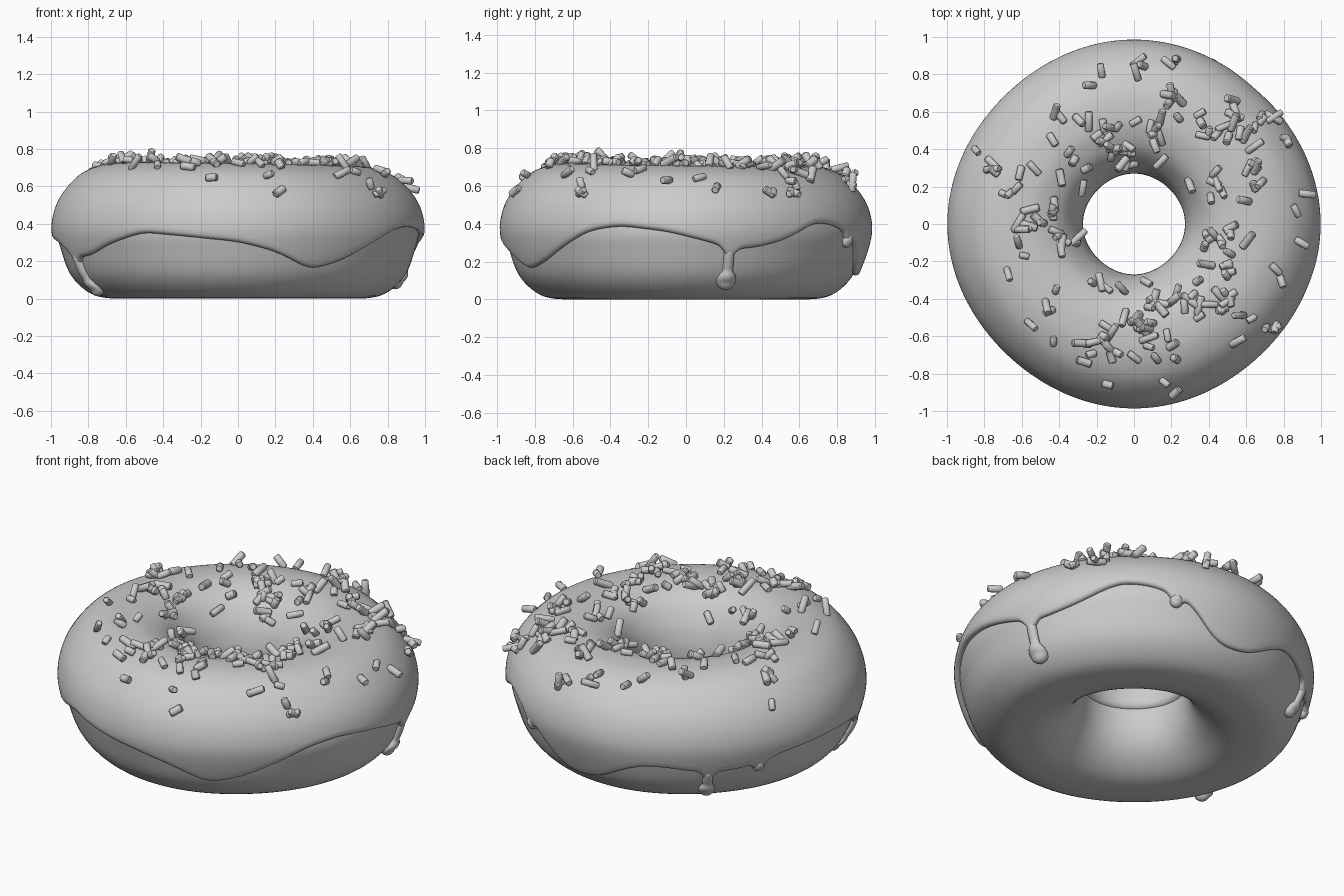
import bpy, bmesh, math, random
from mathutils import Vector
from mathutils.bvhtree import BVHTree

if "Cube" in bpy.data.objects:
    bpy.data.objects.remove(bpy.data.objects["Cube"])

random.seed(7)
SEG = 360


def spline(pts, n, closed=False):
    """Smooth curve through the profile points."""
    out, m = [], len(pts)
    get = (lambda i: pts[i % m]) if closed else (lambda i: pts[max(0, min(m - 1, i))])
    for i in range(m if closed else m - 1):
        p = [Vector(get(i + k)) for k in (-1, 0, 1, 2)]
        for j in range(n):
            t = j / n
            out.append(0.5 * (2 * p[1] + (p[2] - p[0]) * t
                       + (2 * p[0] - 5 * p[1] + 4 * p[2] - p[3]) * t * t
                       + (3 * p[1] - p[0] - 3 * p[2] + p[3]) * t ** 3))
    return out if closed else out + [Vector(pts[-1])]


def finish(name, bm):
    bmesh.ops.recalc_face_normals(bm, faces=bm.faces)
    for f in bm.faces:
        f.smooth = True
    me = bpy.data.meshes.new(name)
    bm.to_mesh(me)
    bm.free()
    ob = bpy.data.objects.new(name, me)
    bpy.context.collection.objects.link(ob)
    return ob


def polar(a, r, z):
    """Ring coordinates to space, slightly uneven and a little higher on the left."""
    k = 1.002 + 0.006 * math.cos(2 * a) + 0.009 * math.cos(4 * a)
    z += max(0, z - .4) * (-.03 - .035 * math.cos(a - .5))
    return Vector((r * k * math.cos(a), r * k * math.sin(a), z))


def ring_body(name, section, seg):
    """Sweep a closed section, given per angle, around z."""
    bm = bmesh.new()
    rows = [[bm.verts.new(polar(a, *p)) for p in section(a)]
            for a in (2 * math.pi * i / seg for i in range(seg))]
    n = len(rows[0])
    for i in range(seg):
        a, b = rows[i], rows[(i + 1) % seg]
        for j in range(n):
            k = (j + 1) % n
            bm.faces.new((a[j], b[j], b[k], a[k]))
    return finish(name, bm)


# dough
dough_curve = spline([(.29, .36), (.31, .2), (.38, .09), (.5, .015), (.64, 0), (.77, .025),
                      (.875, .12), (.93, .26), (.95, .38), (.9, .55), (.75, .66),
                      (.6, .69), (.45, .65), (.33, .53)], 5, True)
for p in dough_curve:
    p.y = max(p.y, 0)
ring_body("dough", lambda a: dough_curve, 120)

# drips: angle, top, bulb height, bulb radius, neck radius
drips = [(14, .31, .102, .052, .028), (64, .38, .31, .036, .024), (132.5, .27, .1, .045, .028),
         (150, .31, .235, .034, .024), (203, .28, .06, .047, .03)]

# icing lower edge height by angle in degrees
keys = [(-65, .175), (-54, .22), (-32, .385), (-21, .41), (-6, .38), (6, .33), (14, .29), (21, .29),
        (32, .33), (46, .43), (56, .41), (62, .37), (68, .34), (78, .17), (85, .14), (94, .155),
        (102, .23), (110, .285), (118, .285), (127, .26), (133, .25), (140, .25), (150, .28),
        (158, .32), (168, .335), (180, .34), (192, .32), (203, .24), (213, .25), (223, .31),
        (238, .375), (252, .355), (270, .325), (282, .275), (295, .175)]


def raw_edge(d):
    d = (d + 65) % 360 - 65
    for (a, za), (b, zb) in zip(keys, keys[1:]):
        if a <= d <= b:
            return za + (zb - za) * (d - a) / (b - a)


def edge(a):
    d = math.degrees(a)
    w = [(k, 1 - abs(k) / 9) for k in range(-8, 9)]
    z = sum(raw_edge(d + k * .75) * q for k, q in w) / sum(q for _, q in w)
    # the edge is pulled down into every drip
    return z - sum(.055 * math.exp(-((d - t[0]) / 2.3) ** 2) for t in drips)


# icing
icing_curve = spline([(.268, .36), (.275, .44), (.31, .55), (.39, .66), (.5, .715), (.6, .728),
                      (.72, .715), (.84, .657), (.94, .535), (.98, .4), (.965, .28),
                      (.91, .13), (.87, .08), (.8, .02)], 8)


def icing_section(a):
    ze = edge(a)
    cut = next(i for i, p in enumerate(icing_curve) if p.x > .8 and p.y < ze)
    p0, p1 = icing_curve[cut - 1], icing_curve[cut]
    total = cut - 1 + (p0.y - ze) / (p0.y - p1.y)
    n, out = 56, []
    for i in range(n + 1):
        f = i / n * total
        k = min(int(f), cut - 1)
        out.append(icing_curve[k].lerp(icing_curve[k + 1], f - k))
    e = out[-1]
    tail = [e + Vector(v) for v in ((-.008, -.014), (-.022, -.02), (-.04, -.012), (-.08, .03))]
    head = [Vector(v) for v in ((.36, .36), (.30, .33), (.28, .335))]
    return head + out + tail


icing = ring_body("icing", icing_section, SEG)


# drips: neck that swells into a round bulb, following the dough
def surf(z):
    pts = [p for p in dough_curve if p.x > .66 and p.y < .5]
    for p, q in zip(pts, pts[1:]):
        if p.y <= z <= q.y:
            return p.x + (q.x - p.x) * (z - p.y) / (q.y - p.y)
    return .9


def drip(name, deg, top, bulb_z, bulb, neck):
    bm = bmesh.new()
    rows, n, m = [], 28, 16
    a = math.radians(deg)
    side = Vector((-math.sin(a), math.cos(a), 0))
    out = Vector((math.cos(a), math.sin(a), 0))
    bot = bulb_z - bulb
    for i in range(n + 1):
        t = (1 - math.cos(math.pi * i / n)) / 2
        z = top + (bot - top) * t
        d = abs(z - bulb_z) / bulb
        ball = bulb * math.sqrt(max(0.0, 1 - d * d))
        w = max(ball, neck if z > bulb_z else 0, .001)
        sink = .03 * max(0, 1 - t * 4)  # the top melts into the icing
        c = polar(a, surf(max(z, bulb_z - bulb * .3)) + .008 - sink, z)
        rows.append([bm.verts.new(c + side * w * math.cos(u) + out * w * .85 * math.sin(u))
                     for u in (2 * math.pi * j / m for j in range(m))])
    for r, s in zip(rows, rows[1:]):
        for j in range(m):
            bm.faces.new((r[j], r[(j + 1) % m], s[(j + 1) % m], s[j]))
    bm.faces.new(rows[0])
    bm.faces.new(rows[-1])
    finish(name, bm)


for i, d in enumerate(drips):
    drip(f"icing_drip_{i + 1}", *d)

# sprinkles: clusters of x, y, count dropped on the icing
clusters = [(-.15, .5, 9), (.08, .46, 9), (-.06, .36, 8), (.2, .65, 8), (.01, .84, 3), (.17, .87, 3),
            (-.17, .77, 2), (.49, .52, 10), (.64, .52, 8), (.85, .46, 3), (.65, .27, 8), (.42, .22, 6),
            (.88, .12, 2), (.88, -.1, 1), (.48, -.07, 9), (.43, -.22, 8), (.47, -.4, 8), (.3, -.4, 9),
            (.1, -.42, 11), (.03, -.55, 8), (-.12, -.6, 9), (.18, -.67, 5), (-.25, -.7, 4),
            (-.14, -.37, 4), (.13, -.86, 2), (-.14, -.85, 1), (-.34, -.1, 6), (-.42, .07, 5),
            (-.57, .01, 8), (-.62, .2, 5), (-.35, .27, 5), (-.4, .55, 4), (-.75, .32, 3),
            (-.43, -.4, 3), (-.65, -.22, 2), (-.5, -.58, 2), (.74, -.25, 2), (.75, -.57, 3),
            (-.86, .4, 1), (.54, -.52, 2)]
tree = BVHTree.FromPolygons([v.co for v in icing.data.vertices],
                            [p.vertices[:] for p in icing.data.polygons])
bm = bmesh.new()
for cx, cy, count in clusters:
    for _ in range(count):
        s = .055 if count > 3 else .035 if count > 1 else 0
        x, y = random.gauss(cx, s), random.gauss(cy, s)
        r = math.hypot(x, y)
        lim = min(max(r, .33), .92)
        hit, nor, _i, _d = tree.ray_cast(Vector((x * lim / r, y * lim / r, 2)), Vector((0, 0, -1)))
        if hit is None:
            continue
        if nor.z < 0:
            nor = -nor
        tangent = nor.orthogonal().normalized()
        other = nor.cross(tangent)
        u = random.uniform(0, 2 * math.pi)
        axis = tangent * math.cos(u) + other * math.sin(u) + nor * random.uniform(-.1, 1.1)
        axis.normalize()
        rad, half = random.uniform(.018, .022), random.uniform(.025, .055)
        c = hit + nor * (.012 + half * .5 * abs(axis.dot(nor)))
        e1 = axis.orthogonal().normalized()
        e2 = axis.cross(e1)
        rows = [[bm.verts.new(c + axis * h + (e1 * math.cos(v) + e2 * math.sin(v)) * rad * k)
                 for v in (2 * math.pi * j / 12 for j in range(12))]
                for h, k in ((-half, .75), (-half + .006, 1), (half - .006, 1), (half, .75))]
        for p, q in zip(rows, rows[1:]):
            for j in range(12):
                bm.faces.new((p[j], p[(j + 1) % 12], q[(j + 1) % 12], q[j]))
        bm.faces.new(rows[0])
        bm.faces.new(rows[-1])
sprinkles = finish("sprinkles", bm)
bpy.context.view_layer.objects.active = sprinkles
sprinkles.select_set(True)
bpy.ops.object.shade_smooth_by_angle(angle=math.radians(40))
